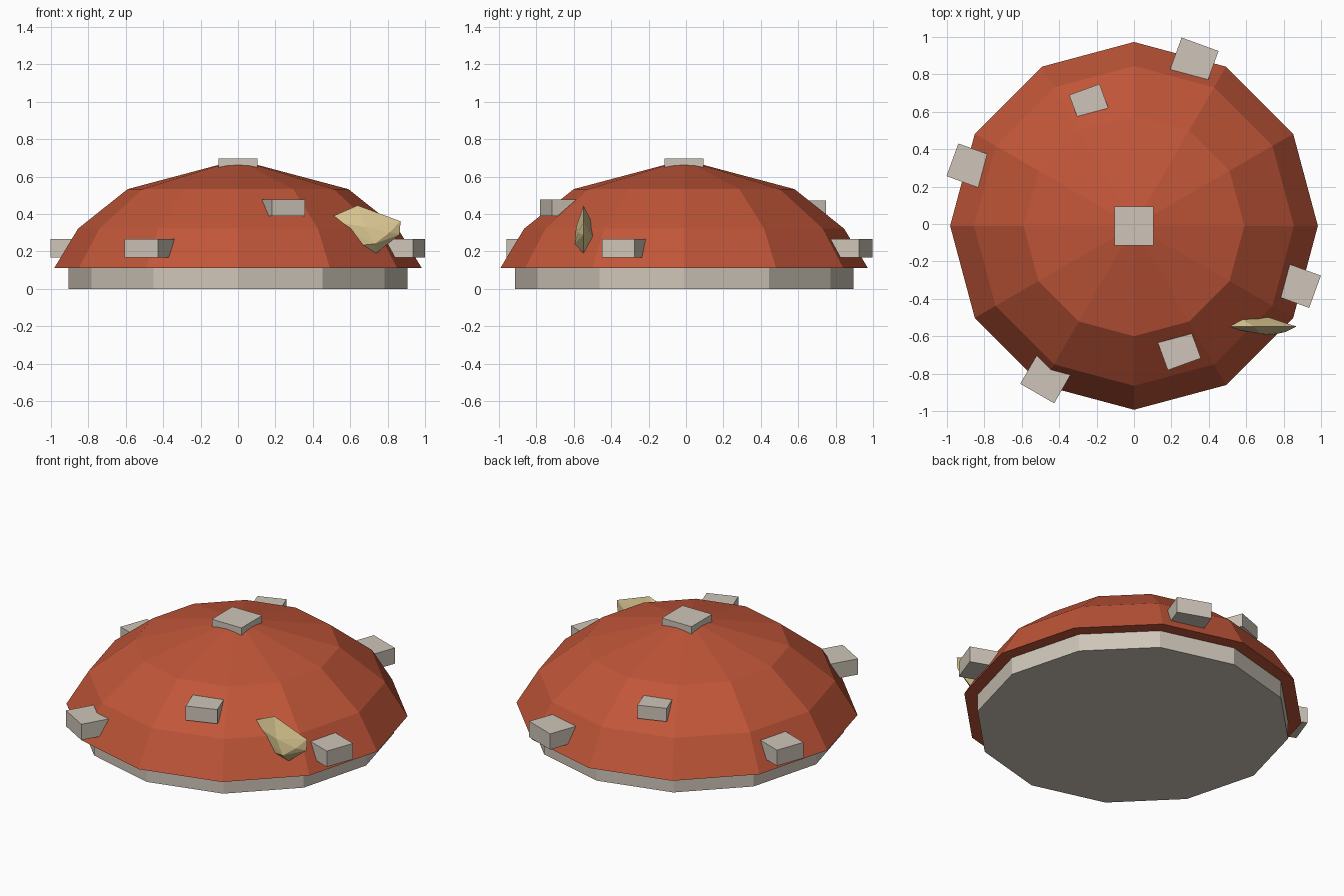
import bpy, bmesh, math
from mathutils import Vector

if "Cube" in bpy.data.objects:
    bpy.data.objects.remove(bpy.data.objects["Cube"])

CY = -0.01  # centre of the dome in y


def material(name, rgb):
    m = bpy.data.materials.new(name)
    m.diffuse_color = (*rgb, 1)
    m.use_nodes = True
    m.node_tree.nodes["Principled BSDF"].inputs["Base Color"].default_value = m.diffuse_color
    return m


RED = material("brick red", (0.53, 0.092, 0.04))
STONE = material("pale stone", (0.62, 0.56, 0.48))
GOLD = material("sand gold", (0.69, 0.56, 0.28))


def finish(name, bm, mat):
    bmesh.ops.recalc_face_normals(bm, faces=bm.faces)
    me = bpy.data.meshes.new(name)
    bm.to_mesh(me)
    bm.free()
    me.materials.append(mat)
    ob = bpy.data.objects.new(name, me)
    bpy.context.collection.objects.link(ob)
    return ob


def lathe(name, profile, mat, sides=12):
    """Closed turned solid; a zero radius at the end makes a point."""
    bm = bmesh.new()
    rings = []
    for r, z in profile:
        n = sides if r else 1
        rings.append([bm.verts.new((r * math.cos(2 * math.pi * i / sides),
                                    CY + r * math.sin(2 * math.pi * i / sides), z))
                      for i in range(n)])
    bm.faces.new(rings[0])
    for a, b in zip(rings, rings[1:]):
        for i in range(sides):
            j = (i + 1) % sides
            bm.faces.new((a[i], a[j], b[0]) if len(b) == 1 else (a[i], a[j], b[j], b[i]))
    if len(rings[-1]) > 1:
        bm.faces.new(rings[-1])
    return finish(name, bm, mat)


def block(name, outer, angle, width, z0, z1, depth=0.2):
    """Stone block pointing outwards, its outer face at radius `outer`."""
    bm = bmesh.new()
    bmesh.ops.create_cube(bm, size=1)
    bmesh.ops.scale(bm, vec=(depth, width, z1 - z0), verts=bm.verts)
    ob = finish(name, bm, STONE)
    a = math.radians(angle)
    r = outer - depth / 2
    ob.location = (r * math.cos(a), CY + r * math.sin(a), (z0 + z1) / 2)
    ob.rotation_euler.z = a


# Plinth and faceted dome
lathe("base_plinth", [(0.905, 0), (0.905, 0.112)], STONE)
lathe("dome", [(0.983, 0.11), (0.855, 0.322), (0.59, 0.533), (0, 0.69)], RED)

# Lower ring of blocks, two upper blocks and the cap
for i, (r, a, w) in enumerate([(1.033, 70, 0.21), (1.033, 160, 0.186),
                               (1.035, 240, 0.209), (1.03, 340, 0.184)]):
    block(f"lower_block_{i + 1}", r, a, w, 0.167, 0.267)
block("upper_block_back", 0.776, 110, 0.173, 0.388, 0.472)
block("upper_block_front", 0.787, 290, 0.188, 0.388, 0.478)
block("top_block", 0.104, 0, 0.208, 0.615, 0.697, depth=0.208)

# Flat faceted shard half sunk into the dome: rim, front and back points
rim = [(0.64, 0.446), (0.869, 0.361), (0.864, 0.29),
       (0.74, 0.19), (0.52, 0.22), (0.46, 0.368)]
points = [(x, -0.548, z) for x, z in rim]
points += [(0.68, -0.588, 0.33), (0.73, -0.595, 0.24), (0.81, -0.577, 0.3),
           (0.57, -0.505, 0.36), (0.72, -0.499, 0.28)]
bm = bmesh.new()
for p in points:
    bm.verts.new(Vector(p))
hull = bmesh.ops.convex_hull(bm, input=bm.verts)
finish("shard", bm, GOLD)
